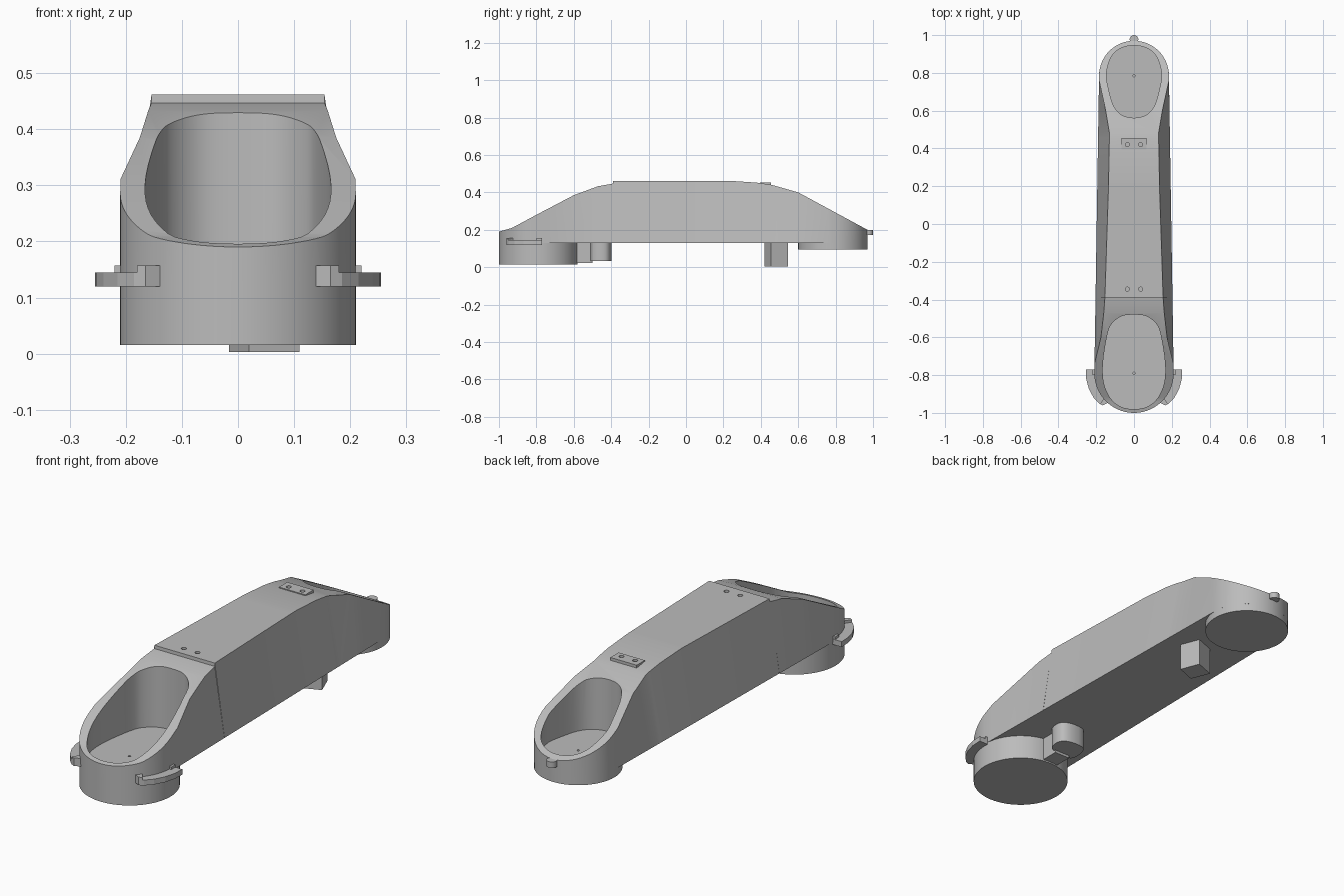
import bpy, bmesh, math

if "Cube" in bpy.data.objects:
    bpy.data.objects.remove(bpy.data.objects["Cube"])

GREY = (0.5, 0.5, 0.5, 1)
grey = bpy.data.materials.new("plain grey")
grey.use_nodes = True
grey.diffuse_color = GREY
grey.node_tree.nodes["Principled BSDF"].inputs["Base Color"].default_value = GREY

FRONT, FRONT_R = -0.79, 0.21
REAR, REAR_R = 0.785, 0.185


def add_object(name, bm):
    bmesh.ops.recalc_face_normals(bm, faces=bm.faces)
    mesh = bpy.data.meshes.new(name)
    bm.to_mesh(mesh)
    bm.free()
    mesh.materials.append(grey)
    obj = bpy.data.objects.new(name, mesh)
    bpy.context.collection.objects.link(obj)
    return obj


def extrude(bm, outline, z0, z1):
    low = [bm.verts.new((x, y, z0)) for x, y in outline]
    high = [bm.verts.new((x, y, z1)) for x, y in outline]
    bm.faces.new(low[::-1])
    bm.faces.new(high)
    for i in range(len(low)):
        j = (i + 1) % len(low)
        bm.faces.new((low[i], low[j], high[j], high[i]))


def prism(name, *pieces):
    bm = bmesh.new()
    for piece in pieces:
        extrude(bm, *piece)
    return add_object(name, bm)


def circle(x, y, r, n=64):
    return [(x + r * math.cos(i * math.tau / n), y + r * math.sin(i * math.tau / n))
            for i in range(n)]


def box(x0, x1, y0, y1):
    return [(x0, y0), (x1, y0), (x1, y1), (x0, y1)]


def mirrored(half):
    return half + [(-x, y) for x, y in reversed(half) if x > 0]


def smooth_closed(points, steps=4):
    # rounded closed curve through the points
    out, n = [], len(points)
    for i in range(n):
        a, b, c, d = (points[(i + k) % n] for k in (-1, 0, 1, 2))
        for s in range(steps):
            t = s / steps
            out.append(tuple(0.5 * (2 * q + (r - p) * t + (2 * p - 5 * q + 4 * r - u) * t * t
                                    + (3 * q - p - 3 * r + u) * t ** 3)
                             for p, q, r, u in zip(a, b, c, d)))
    return out


def interpolate(table, y):
    for (y0, v0), (y1, v1) in zip(table, table[1:]):
        if y <= y1:
            return v0 + (v1 - v0) * max(0, y - y0) / (y1 - y0)
    return table[-1][1]


def select_only(obj):
    bpy.ops.object.select_all(action="DESELECT")
    obj.select_set(True)
    bpy.context.view_layer.objects.active = obj


def cut(obj, cutter):
    mod = obj.modifiers.new("cut", "BOOLEAN")
    mod.operation, mod.solver, mod.object = "DIFFERENCE", "EXACT", cutter
    select_only(obj)
    bpy.ops.object.modifier_apply(modifier=mod.name)


# Arm body: lofted along y, round in plan at both ends, with leaning sides
top_height = [(-1, 0.19), (-0.93, 0.21), (-0.8, 0.28), (-0.6, 0.385), (-0.47, 0.433),
              (-0.39, 0.447), (-0.389, 0.462), (0.23, 0.462), (0.38, 0.452),
              (0.46, 0.44), (0.6, 0.4), (0.97, 0.2)]
top_width = [(-0.74, 0.21), (-0.6, 0.175), (-0.47, 0.16), (-0.389, 0.154),
             (0.2, 0.135), (0.48, 0.13), (0.6, 0.15), (0.76, 0.185)]
base_width = [(FRONT, FRONT_R), (REAR, REAR_R)]

stations = []
ARC = 20
for i in range(ARC):
    a = (i + 0.15) / ARC * math.pi / 2
    stations.append((FRONT - FRONT_R * math.cos(a), FRONT_R * math.sin(a)))
    stations.append((REAR + REAR_R * math.cos(a), REAR_R * math.sin(a)))
middle = {y for y, v in top_height + top_width + base_width if FRONT <= y <= REAR}
stations += [(y, interpolate(base_width, y)) for y in middle]

bm = bmesh.new()
rings = []
for y, w in sorted(stations):
    wt = min(w, interpolate(top_width, y))
    z = interpolate(top_height, y)
    rings.append([bm.verts.new(p) for p in
                  ((-w, y, 0.13), (w, y, 0.13), (wt, y, z), (-wt, y, z))])
for a, b in zip(rings, rings[1:]):
    for i in range(4):
        j = (i + 1) % 4
        bm.faces.new((a[i], a[j], b[j], b[i]))
bm.faces.new(rings[0])
bm.faces.new(rings[-1])
arm_body = add_object("arm_body", bm)

# Joint drums under the two ends
drums = [prism("front_drum", (circle(0, FRONT, FRONT_R), 0.015, 0.13)),
         prism("rear_drum", (circle(0, REAR, REAR_R), 0.095, 0.13))]

# Wells and small screw holes
front_well = mirrored([(0, -0.98), (0.07, -0.967), (0.125, -0.922), (0.16, -0.84),
                       (0.164, -0.73), (0.14, -0.58), (0.115, -0.525), (0.065, -0.488),
                       (0, -0.48)])
rear_well = mirrored([(0, 0.945), (0.07, 0.93), (0.12, 0.885), (0.146, 0.8),
                      (0.138, 0.73), (0.11, 0.63), (0.065, 0.578), (0, 0.562)])
well_cutter = prism("well_cutter", (smooth_closed(front_well), 0.145, 0.6),
                    (smooth_closed(rear_well), 0.17, 0.6))
pin_cutter = prism("pin_cutter",
                   (circle(0, FRONT, 0.006, 12), 0.135, 0.2),
                   (circle(0, REAR, 0.006, 12), 0.155, 0.2),
                   *[(circle(x, y, 0.011, 16), 0.437, 0.6)
                     for x in (-0.035, 0.035) for y in (-0.345, 0.42)])

# Small screw plate at the rear of the flat top
screw_plate = prism("screw_plate", (box(-0.067, 0.067, 0.395, 0.455), 0.43, 0.454))
cut(arm_body, well_cutter)
cut(arm_body, pin_cutter)
cut(screw_plate, pin_cutter)
for cutter in (well_cutter, pin_cutter):
    cutter.hide_render = True
    cutter.hide_set(True)

# Hooked side tabs hugging the front end
tab = [(0.2, -0.77), (0.255, -0.77), (0.253, -0.82), (0.24, -0.87), (0.215, -0.918),
       (0.185, -0.95), (0.165, -0.96), (0.135, -0.945), (0.16, -0.91), (0.19, -0.86)]
tab_tip = [(0.135, -0.945), (0.165, -0.96), (0.18, -0.953), (0.155, -0.915)]
for side, name in ((1, "left_tab"), (-1, "right_tab")):
    shapes = [(tab, 0.12, 0.145), (tab_tip, 0.121, 0.157),
              (box(0.2, 0.22, -0.8, -0.771), 0.121, 0.157)]
    prism(name, *[([(side * x, y) for x, y in s], z0, z1) for s, z0, z1 in shapes])

# Rear pin
rear_pin = prism("rear_pin", (circle(0, 0.977, 0.023, 24), 0.172, 0.2))

# Turned block under the rear
prism("rear_block", ([(0.11, 0.455), (0.075, 0.545), (-0.016, 0.51), (0.02, 0.42)], 0.003, 0.135))

# Latch under the front: a neck with a rounded lobe
latch = prism("front_latch",
              (box(-0.04, 0.04, -0.62, -0.5), 0.022, 0.135),
              (smooth_closed([(-0.07, -0.49), (-0.05, -0.41), (0.03, -0.4), (0.075, -0.43),
                              (0.06, -0.5), (-0.04, -0.52)]), 0.034, 0.134))

for obj in [arm_body, rear_pin, latch] + drums:
    select_only(obj)
    bpy.ops.object.shade_smooth_by_angle(angle=math.radians(25))
